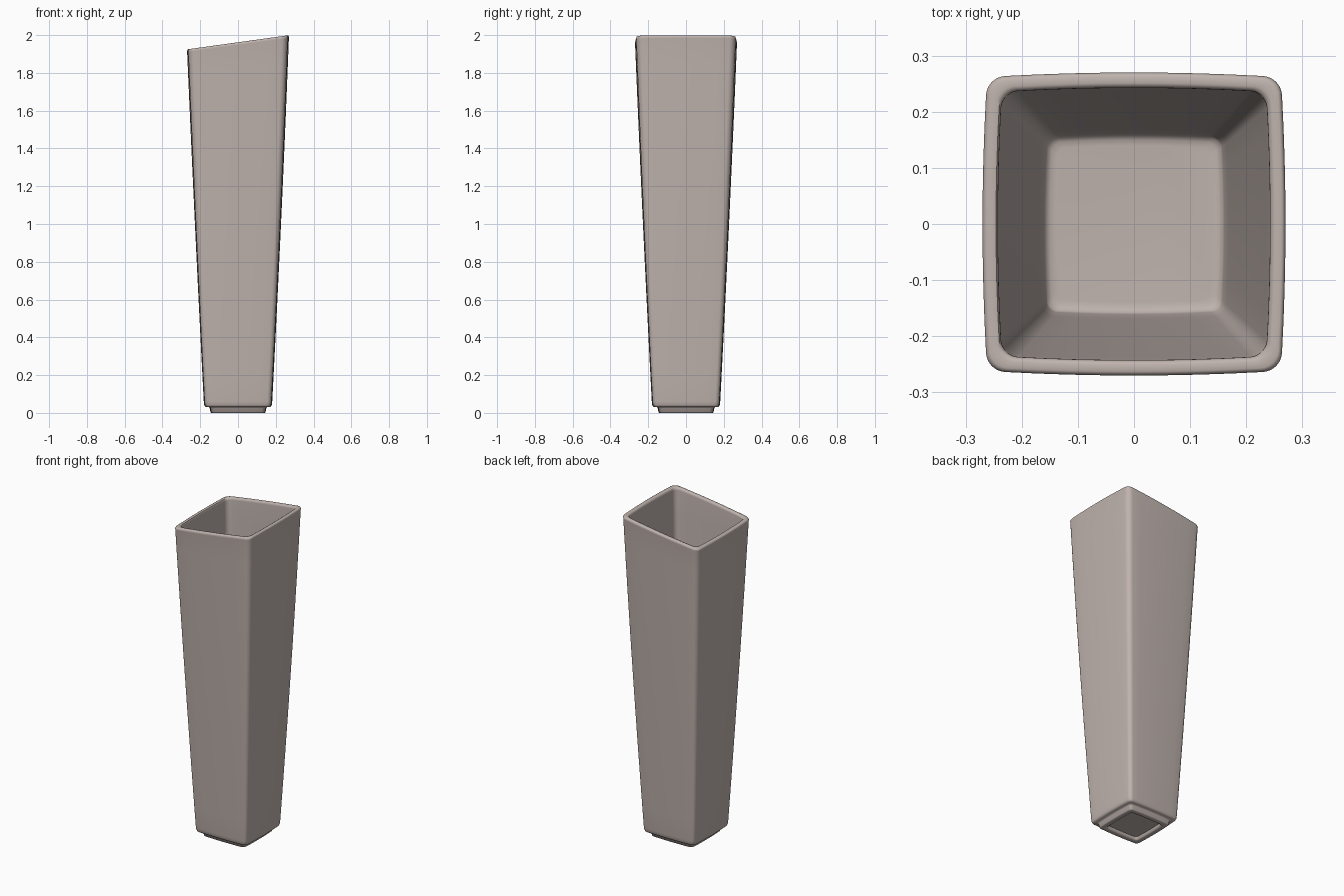
import bpy
import bmesh
import math

cube = bpy.data.objects.get("Cube")
if cube:
    bpy.data.objects.remove(cube, do_unlink=True)

# Warm grey ceramic
ceramic = bpy.data.materials.new("warm grey ceramic")
colour = (0.52, 0.45, 0.42, 1)
ceramic.diffuse_color = colour
ceramic.use_nodes = True
ceramic.node_tree.nodes["Principled BSDF"].inputs["Base Color"].default_value = colour

RIM = 1.962      # rim height on the axis
SLOPE = 0.139    # rise of the rim towards +x


def section(half, corner=0.12, bulge=0.03):
    """Softly bulging square outline with rounded corners."""
    r = half * corner
    flat = half - r
    quarter = [(half, flat * t / 4) for t in range(-3, 4)]
    quarter += [(flat + r * math.cos(a), flat + r * math.sin(a))
                for a in (math.pi / 2 * i / 6 for i in range(7))]
    points = []
    for turn in range(4):
        c, s = ((1, 0), (0, 1), (-1, 0), (0, -1))[turn]
        for u, v in quarter:
            p = u * (1 - bulge * (v / half) ** 2)
            q = v * (1 - bulge * (u / half) ** 2)
            points.append((p * c - q * s, p * s + q * c))
    return points


def outer_half(z):
    """Half width of the gently flared outer wall."""
    t = z / RIM
    return 0.178 + 0.092 * t + 0.012 * t * (1 - t)


# Profile from the underside recess, over the foot and rim, to the inner floor
profile = [(0.108, 0.018), (0.112, 0.004), (0.117, 0), (0.141, 0),
           (0.146, 0.004), (0.150, 0.026), (0.154, 0.030),
           (0.168, 0.031), (0.175, 0.034), (0.179, 0.042)]
levels = [0.06 + (RIM - 0.075) * i / 14 for i in range(15)]
profile += [(outer_half(z), z) for z in levels]
profile += [(0.270, 1.953), (0.267, 1.960), (0.263, RIM), (0.251, RIM),
            (0.246, 1.960), (0.243, 1.953)]
profile += [(outer_half(z) - 0.027 + 0.008 * (1 - z / RIM), z)
            for z in reversed(levels[1:])]
profile += [(0.161, 0.075), (0.158, 0.066), (0.150, 0.061), (0.140, 0.06)]

bm = bmesh.new()
rings = []
for half, z in profile:
    # Slant grows towards the rim and vanishes at the foot
    tilt = SLOPE * (z / RIM) ** 3
    rings.append([bm.verts.new((x, y, z + tilt * x)) for x, y in section(half)])
count = len(rings[0])
for low, high in zip(rings, rings[1:]):
    for i in range(count):
        j = (i + 1) % count
        bm.faces.new((low[i], low[j], high[j], high[i]))
bm.faces.new(list(reversed(rings[0])))
bm.faces.new(rings[-1])
bmesh.ops.recalc_face_normals(bm, faces=bm.faces)

mesh = bpy.data.meshes.new("vase")
bm.to_mesh(mesh)
bm.free()
mesh.materials.append(ceramic)
vase = bpy.data.objects.new("vase", mesh)
bpy.context.collection.objects.link(vase)
bpy.context.view_layer.objects.active = vase
vase.select_set(True)
bpy.ops.object.shade_smooth_by_angle(angle=math.radians(50))
